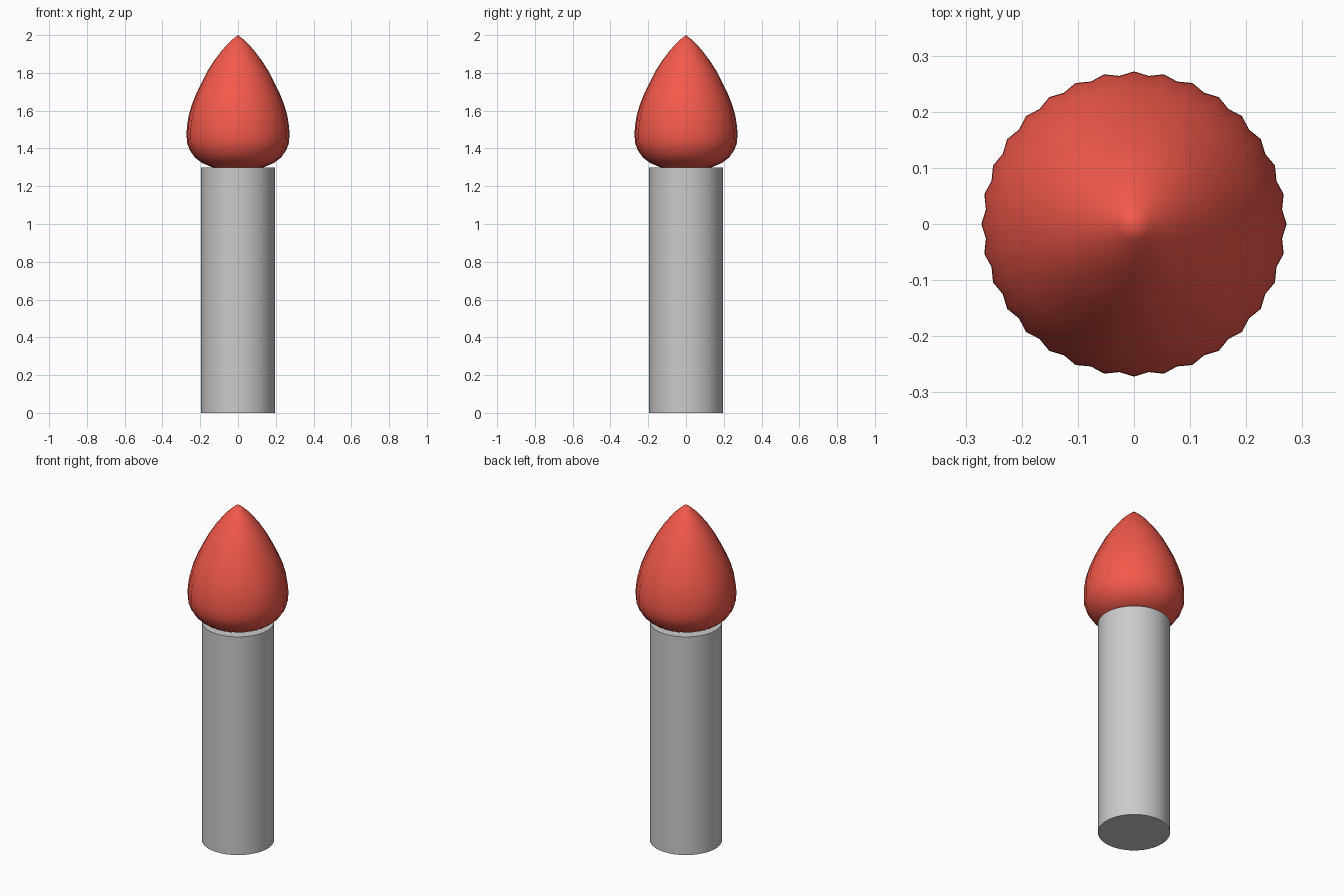
import bpy, bmesh
from math import cos, sin, pi, radians

if "Cube" in bpy.data.objects:
    bpy.data.objects.remove(bpy.data.objects["Cube"])


def finish(obj, angle):
    bpy.ops.object.select_all(action='DESELECT')
    obj.select_set(True)
    bpy.context.view_layer.objects.active = obj
    bpy.ops.object.shade_smooth_by_angle(angle=radians(angle))


# Handle: plain round shaft
bpy.ops.mesh.primitive_cylinder_add(vertices=64, radius=0.195, depth=1.3, location=(0, 0, 0.65))
handle = bpy.context.object
handle.name = "handle"
finish(handle, 30)

# Flame: fluted teardrop, (radius, height) profile from base to just under the tip
PROFILE = [(0.135, 1.30), (0.19, 1.323), (0.228, 1.352), (0.255, 1.39), (0.27, 1.43),
           (0.272, 1.47), (0.271, 1.51), (0.262, 1.57), (0.245, 1.63), (0.221, 1.69),
           (0.192, 1.75), (0.161, 1.81), (0.126, 1.865), (0.088, 1.915), (0.058, 1.95),
           (0.028, 1.978)]
FLUTES = 32
SEGMENTS = FLUTES * 2

bm = bmesh.new()
rings = []
for r, z in PROFILE:
    fade = max(0.0, min(1.0, (1.97 - z) / 0.4))
    ring = []
    for i in range(SEGMENTS):
        a = 2 * pi * i / SEGMENTS
        rr = r * (1 - 0.025 * fade * (i % 2))   # odd columns are the grooves
        ring.append(bm.verts.new((rr * cos(a), rr * sin(a), z)))
    rings.append(ring)
tip = bm.verts.new((0, 0, 2.0))
for low, high in zip(rings, rings[1:]):
    for i in range(SEGMENTS):
        j = (i + 1) % SEGMENTS
        bm.faces.new((low[i], low[j], high[j], high[i]))
for i in range(SEGMENTS):
    bm.faces.new((rings[-1][i], rings[-1][(i + 1) % SEGMENTS], tip))
bm.faces.new(rings[0][::-1])

mesh = bpy.data.meshes.new("flame")
bm.to_mesh(mesh)
bm.free()
flame = bpy.data.objects.new("flame", mesh)
bpy.context.collection.objects.link(flame)
finish(flame, 50)

red = bpy.data.materials.new("flame_red")
red.diffuse_color = (0.9, 0.1, 0.07, 1)
red.use_nodes = True
red.node_tree.nodes["Principled BSDF"].inputs["Base Color"].default_value = red.diffuse_color
mesh.materials.append(red)
